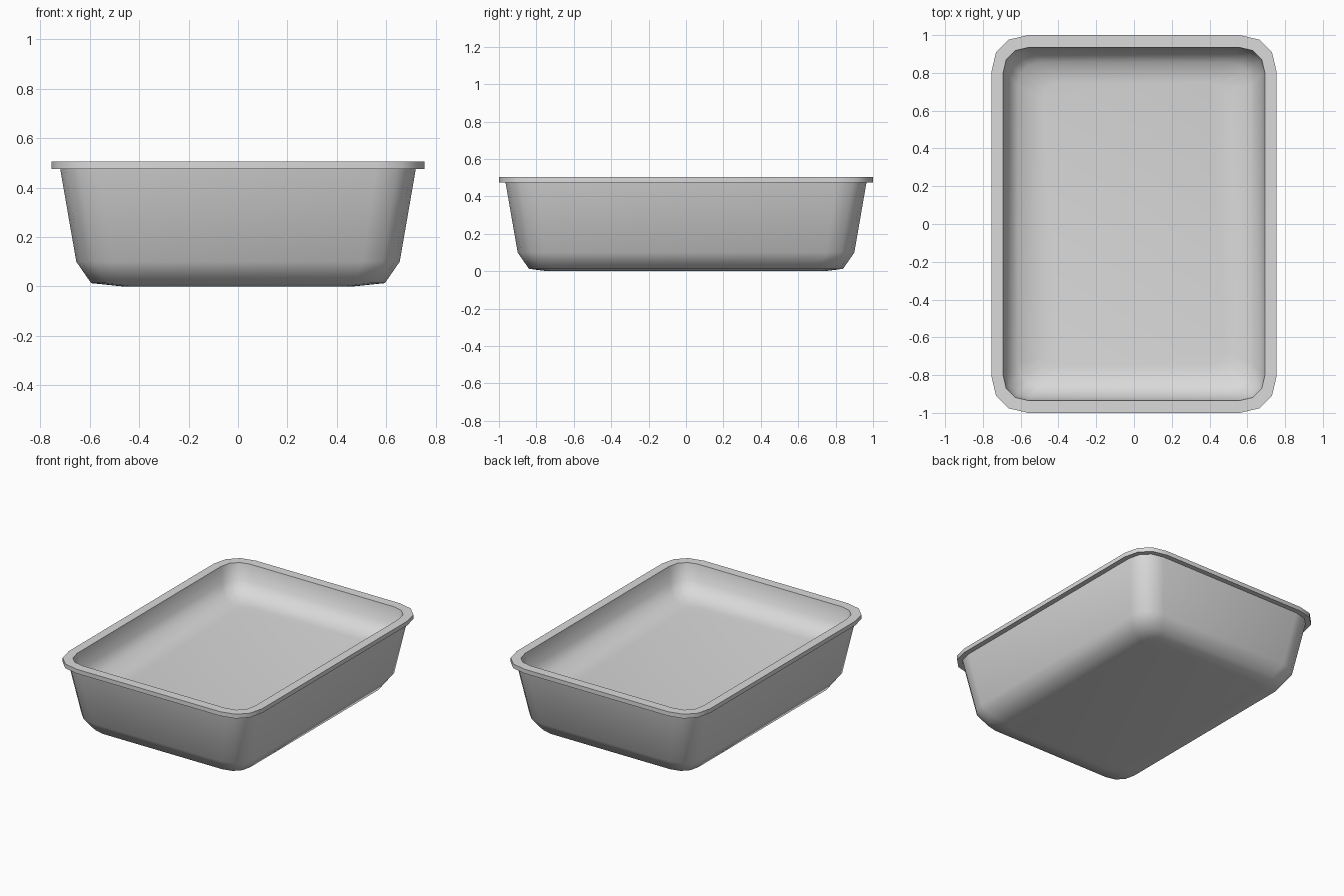
import bpy, bmesh, math

if "Cube" in bpy.data.objects:
    bpy.data.objects.remove(bpy.data.objects["Cube"], do_unlink=True)

CORNER_STEPS = 3
FULLNESS = 0.92  # below 1 makes the corners slightly squarer than a circle


def material(name, color):
    mat = bpy.data.materials.new(name)
    mat.use_nodes = True
    mat.diffuse_color = color
    mat.node_tree.nodes["Principled BSDF"].inputs["Base Color"].default_value = color
    return mat


def bulge(v):
    return math.copysign(abs(v) ** FULLNESS, v) if abs(v) > 1e-6 else 0.0


def ring(bm, hx, hy, r, z):
    """Rounded rectangle of vertices at height z."""
    verts = []
    for k, (sx, sy) in enumerate([(1, 1), (-1, 1), (-1, -1), (1, -1)]):
        for i in range(CORNER_STEPS + 1):
            a = math.pi / 2 * (k + i / CORNER_STEPS)
            verts.append(bm.verts.new((sx * (hx - r) + r * bulge(math.cos(a)),
                                       sy * (hy - r) + r * bulge(math.sin(a)), z)))
    return verts


# Cross-section from underside, up the outside, over the rim, down to the raised floor:
# half width, half depth, corner radius, height
section = [
    (0.47, 0.74, 0.08, 0.0),
    (0.595, 0.84, 0.13, 0.013),
    (0.655, 0.90, 0.15, 0.10),
    (0.72, 0.965, 0.16, 0.475),
    (0.755, 1.0, 0.195, 0.475),
    (0.755, 1.0, 0.195, 0.505),
    (0.693, 0.935, 0.135, 0.505),
    (0.675, 0.916, 0.13, 0.395),
    (0.615, 0.855, 0.12, 0.325),
    (0.48, 0.75, 0.08, 0.31),
]

bm = bmesh.new()
rings = [ring(bm, *s) for s in section]
for low, high in zip(rings, rings[1:]):
    n = len(low)
    for i in range(n):
        j = (i + 1) % n
        bm.faces.new((low[i], low[j], high[j], high[i]))

# Underside and inner floor
bm.faces.new(rings[0][::-1])
bm.faces.new(rings[-1])
bmesh.ops.recalc_face_normals(bm, faces=bm.faces)

mesh = bpy.data.meshes.new("tray")
bm.to_mesh(mesh)
bm.free()
mesh.materials.append(material("light grey", (0.7, 0.7, 0.7, 1)))
tray = bpy.data.objects.new("tray", mesh)
bpy.context.collection.objects.link(tray)

# Smooth body with crisp rim edges
bpy.ops.object.select_all(action="DESELECT")
tray.select_set(True)
bpy.context.view_layer.objects.active = tray
bpy.ops.object.shade_smooth_by_angle(angle=math.radians(62))
